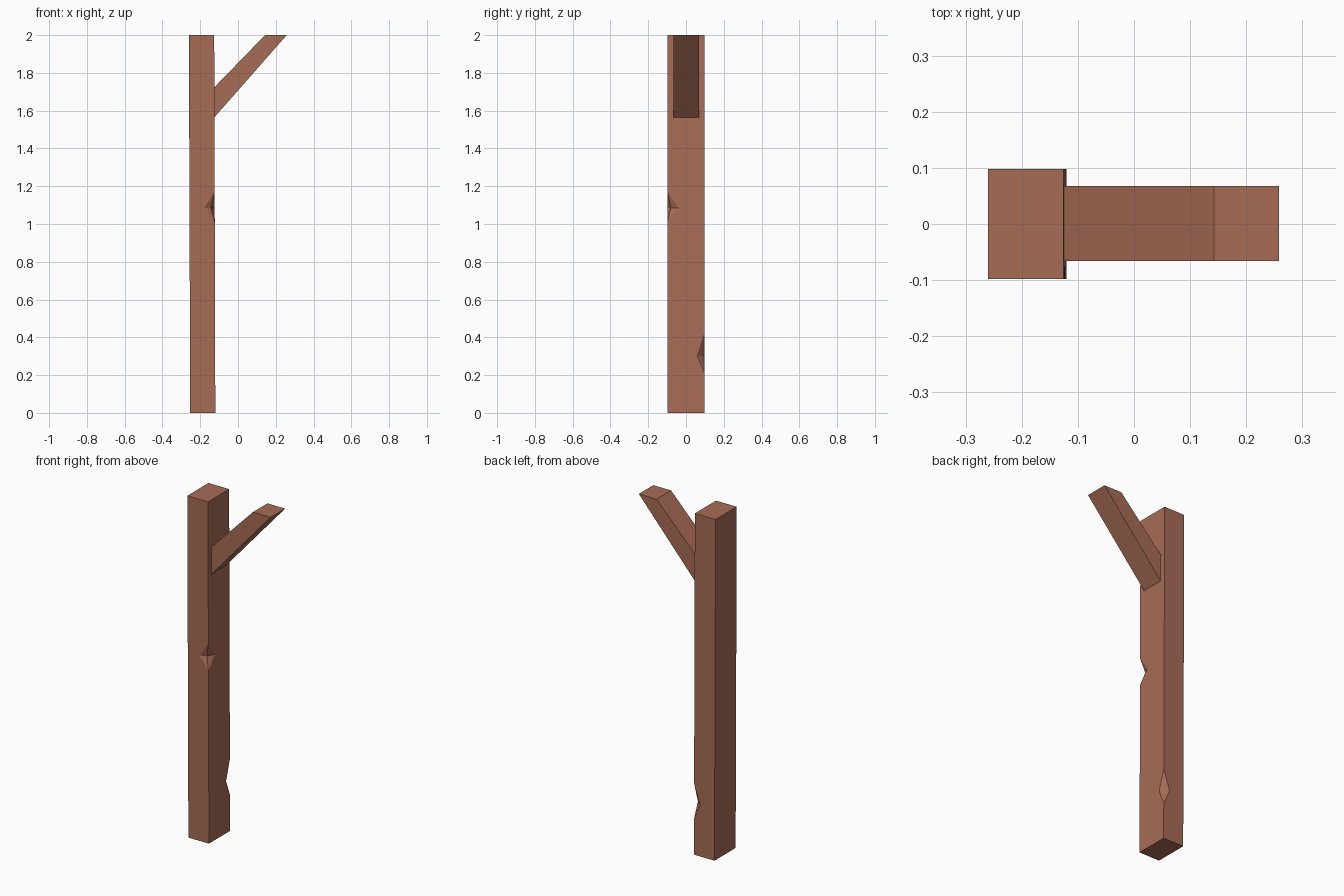
import bpy, bmesh

if "Cube" in bpy.data.objects:
    bpy.data.objects.remove(bpy.data.objects["Cube"])

wood = bpy.data.materials.new("brown wood")
wood.diffuse_color = (0.39, 0.15, 0.092, 1)
wood.use_nodes = True
wood.node_tree.nodes["Principled BSDF"].inputs["Base Color"].default_value = wood.diffuse_color


def make(name, loops):
    """Build a flat-shaded object from polygon loops, welding shared corners."""
    bm = bmesh.new()
    for loop in loops:
        bm.faces.new([bm.verts.new(p) for p in loop])
    bmesh.ops.remove_doubles(bm, verts=bm.verts, dist=1e-4)
    bmesh.ops.recalc_face_normals(bm, faces=bm.faces)
    bmesh.ops.triangulate(bm, faces=[f for f in bm.faces if len(f.verts) > 4],
                          ngon_method='EAR_CLIP')
    me = bpy.data.meshes.new(name)
    bm.to_mesh(me)
    bm.free()
    me.materials.append(wood)
    ob = bpy.data.objects.new(name, me)
    bpy.context.collection.objects.link(ob)
    return ob


Y0, Y1, H = -0.098, 0.098, 2.0


def left(z):
    return -0.253 - 0.0035 * z


def right(z):
    return -0.12 - 0.003 * z


def notch(y, z0, zm, z1, face_x, side_y, inner):
    """Chipped corner: returns (outer face chain, right face chain, chip faces)."""
    lo, hi = (right(z0), y, z0), (right(z1), y, z1)
    f, r = (face_x, y, zm), (right(zm), side_y, zm)
    chips = [(e, p, inner) for e in (lo, hi) for p in (f, r)]
    return [lo, f, hi], [lo, r, hi], chips


# Post: slightly leaning plank with two chipped corners
front_chain, right_front, chips_a = notch(Y0, 1.01, 1.085, 1.17, -0.18, -0.038,
                                          (-0.145, -0.081, 1.085))
back_chain, right_back, chips_b = notch(Y1, 0.21, 0.30, 0.42, -0.16, 0.061,
                                        (-0.136, 0.081, 0.30))
bl = [(left(0), y, 0) for y in (Y0, Y1)]
br = [(right(0), y, 0) for y in (Y0, Y1)]
tl = [(left(H), y, H) for y in (Y0, Y1)]
tr = [(right(H), y, H) for y in (Y0, Y1)]
make("post", [
    [bl[0], br[0], *front_chain, tr[0], tl[0]],
    [bl[1], br[1], *back_chain, tr[1], tl[1]],
    [br[0], br[1], *right_back, tr[1], tr[0], *reversed(right_front)],
    [bl[0], bl[1], tl[1], tl[0]],
    [bl[0], bl[1], br[1], br[0]],
    [tl[0], tl[1], tr[1], tr[0]],
    *chips_a, *chips_b])

# Branch: slanted brace, open where it meets the post
profile = [(right(1.565), 1.565), (0.258, H), (0.143, H), (right(1.724), 1.724)]
a = [(x, -0.066, z) for x, z in profile]
b = [(x, 0.068, z) for x, z in profile]
make("branch", [a, b] + [[a[i], a[i + 1], b[i + 1], b[i]] for i in range(3)])
